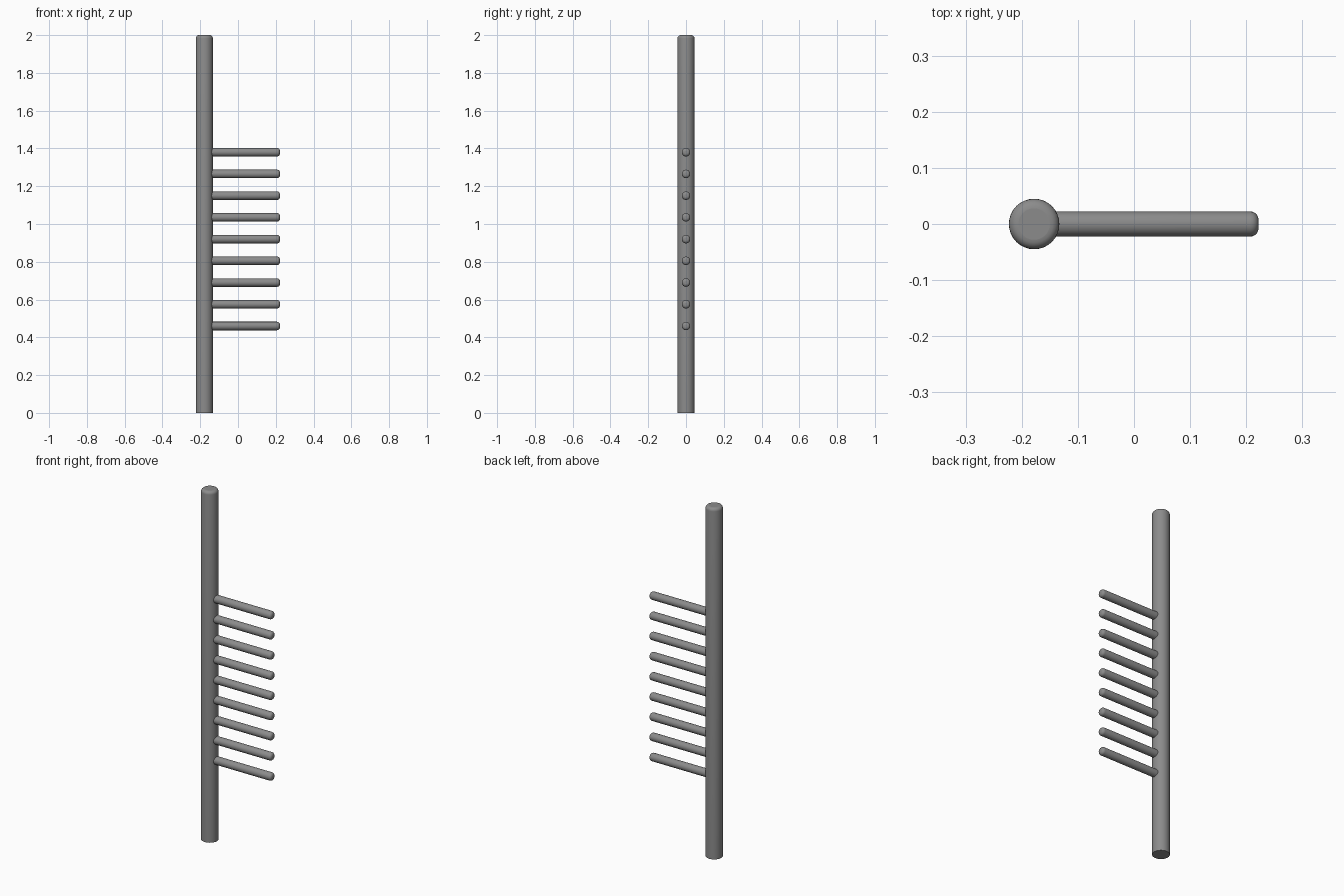
import bpy, bmesh, math
from mathutils import Matrix

if "Cube" in bpy.data.objects:
    bpy.data.objects.remove(bpy.data.objects["Cube"])

grey = bpy.data.materials.new("grey metal")
grey.diffuse_color = (0.26, 0.26, 0.26, 1)
grey.use_nodes = True
grey.node_tree.nodes["Principled BSDF"].inputs["Base Color"].default_value = grey.diffuse_color


def rod(name, radius, length, rounding, matrix, segments=32):
    """Rod along local z with a flat start and a rounded far end."""
    profile = [(radius, 0)]
    for i in range(6):
        a = math.radians(18 * i)
        profile.append((radius - rounding + rounding * math.cos(a),
                        length - rounding + rounding * math.sin(a)))
    bm = bmesh.new()
    rings = [[bm.verts.new((r * math.cos(2 * math.pi * k / segments),
                            r * math.sin(2 * math.pi * k / segments), z))
              for k in range(segments)] for r, z in profile]
    for low, high in zip(rings, rings[1:]):
        for k in range(segments):
            n = (k + 1) % segments
            bm.faces.new((low[k], low[n], high[n], high[k]))
    bm.faces.new(rings[0][::-1])
    bm.faces.new(rings[-1])
    bm.transform(matrix)
    mesh = bpy.data.meshes.new(name)
    bm.to_mesh(mesh)
    bm.free()
    mesh.materials.append(grey)
    obj = bpy.data.objects.new(name, mesh)
    bpy.context.collection.objects.link(obj)
    bpy.ops.object.select_all(action='DESELECT')
    obj.select_set(True)
    bpy.context.view_layer.objects.active = obj
    bpy.ops.object.shade_smooth_by_angle(angle=math.radians(30))
    # keep the flat ends crisp
    for p in mesh.polygons:
        if len(p.vertices) > 4:
            p.use_smooth = False
    return obj


# Upright post
POST_X = -0.178
rod("post", 0.045, 2.0, 0.017, Matrix.Translation((POST_X, 0, 0)))

# Nine pegs along the post, pointing to +x
for i in range(9):
    place = Matrix.Translation((POST_X, 0, 0.46 + 0.115 * i)) @ Matrix.Rotation(math.pi / 2, 4, 'Y')
    rod(f"peg_{i + 1}", 0.0225, 0.222 - POST_X, 0.015, place, 24)
